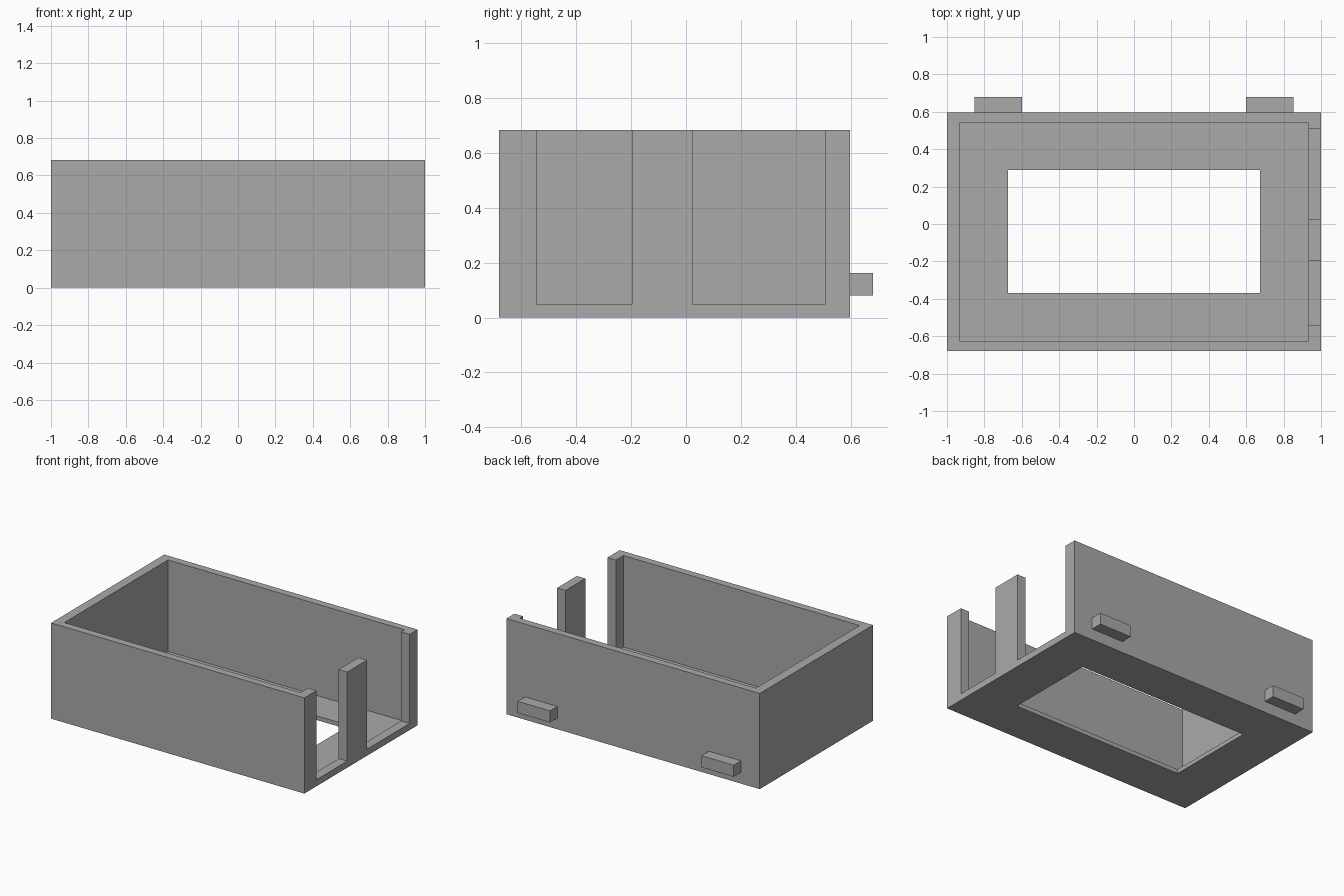
import bpy

if "Cube" in bpy.data.objects:
    bpy.data.objects.remove(bpy.data.objects["Cube"], do_unlink=True)

# Single plain grey
grey = bpy.data.materials.new("plain_grey")
grey.use_nodes = True
color = (0.4, 0.4, 0.4, 1)
grey.diffuse_color = color
grey.node_tree.nodes["Principled BSDF"].inputs["Base Color"].default_value = color


def box(name, x, y, z):
    """Box from its (min, max) extent along each axis."""
    bpy.ops.mesh.primitive_cube_add(size=1)
    ob = bpy.context.object
    ob.name = name
    ob.location = [(a + b) / 2 for a, b in (x, y, z)]
    ob.scale = [b - a for a, b in (x, y, z)]
    bpy.ops.object.transform_apply(location=True, rotation=False, scale=True)
    ob.data.materials.append(grey)
    return ob


def cut(target, x, y, z):
    """Subtract a box-shaped volume from the target."""
    cutter = box("cutter", x, y, z)
    cutter.hide_render = True
    mod = target.modifiers.new("cut", "BOOLEAN")
    mod.operation = "DIFFERENCE"
    mod.solver = "EXACT"
    mod.object = cutter
    bpy.context.view_layer.objects.active = target
    bpy.ops.object.modifier_apply(modifier=mod.name)
    bpy.data.objects.remove(cutter, do_unlink=True)


HEIGHT = 0.683
FLOOR = 0.03
SILL = 0.047

# Open tray with a rectangular window in its floor
tray = box("tray", (-1, 1), (-0.68, 0.597), (0, HEIGHT))
cut(tray, (-0.933, 0.933), (-0.626, 0.544), (FLOOR, 1))
cut(tray, (-0.675, 0.675), (-0.368, 0.288), (-0.1, 0.2))

# Two tall openings in the left wall, leaving a post between them
for y in ((-0.542, -0.197), (0.026, 0.507)):
    cut(tray, (0.9, 1.1), y, (SILL, 1))

# Tabs low on the back wall
for side, x in (("right", (-0.853, -0.598)), ("left", (0.598, 0.853))):
    box(side + "_back_tab", x, (0.597, 0.68), (0.08, 0.163))
